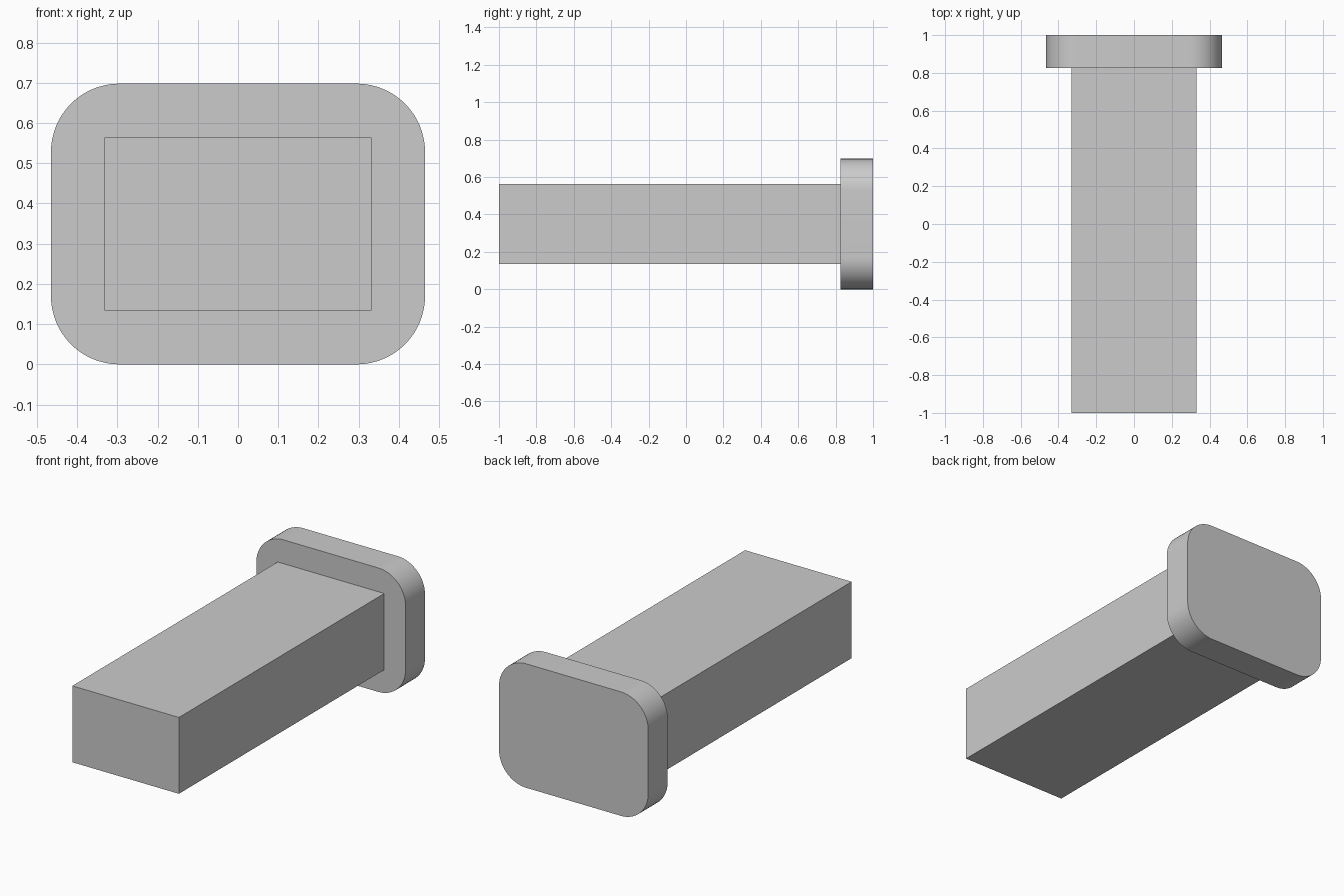
import bpy
import bmesh
from math import radians, sin, cos

if "Cube" in bpy.data.objects:
    bpy.data.objects.remove(bpy.data.objects["Cube"], do_unlink=True)

MID_Z = 0.349
JOIN_Y = 0.827

grey = bpy.data.materials.new("plain grey")
grey.use_nodes = True
colour = (0.6, 0.6, 0.6, 1)
grey.diffuse_color = colour
grey.node_tree.nodes["Principled BSDF"].inputs["Base Color"].default_value = colour


def rounded_outline(half_w, half_h, radius, steps):
    """Corner points of a rectangle, with arcs when a radius is given."""
    points = []
    for i, (sx, sz) in enumerate([(1, 1), (-1, 1), (-1, -1), (1, -1)]):
        cx, cz = sx * (half_w - radius), sz * (half_h - radius)
        for k in range(steps + 1):
            a = radians(90 * (i + k / max(steps, 1)))
            dx, dz = (radius * cos(a), radius * sin(a))
            points.append((cx + dx, cz + dz))
    return points


def extruded_part(name, outline, y0, y1):
    """Solid made by extruding an outline in XZ along y."""
    bm = bmesh.new()
    face = bm.faces.new([bm.verts.new((x, y0, MID_Z + z)) for x, z in outline])
    ext = bmesh.ops.extrude_face_region(bm, geom=[face], use_keep_orig=True)
    moved = [g for g in ext["geom"] if isinstance(g, bmesh.types.BMVert)]
    bmesh.ops.translate(bm, verts=moved, vec=(0, y1 - y0, 0))
    bmesh.ops.recalc_face_normals(bm, faces=bm.faces)
    mesh = bpy.data.meshes.new(name)
    bm.to_mesh(mesh)
    bm.free()
    mesh.materials.append(grey)
    obj = bpy.data.objects.new(name, mesh)
    bpy.context.collection.objects.link(obj)
    return obj


# Long rectangular shaft
extruded_part("shaft", rounded_outline(0.332, 0.215, 0, 0), -1, JOIN_Y)

# Rounded end plate, smooth around its corners
plate = extruded_part("end_plate", rounded_outline(0.465, 0.349, 0.17, 16), JOIN_Y, 1)
bpy.ops.object.select_all(action="DESELECT")
plate.select_set(True)
bpy.context.view_layer.objects.active = plate
bpy.ops.object.shade_smooth_by_angle(angle=radians(30))
